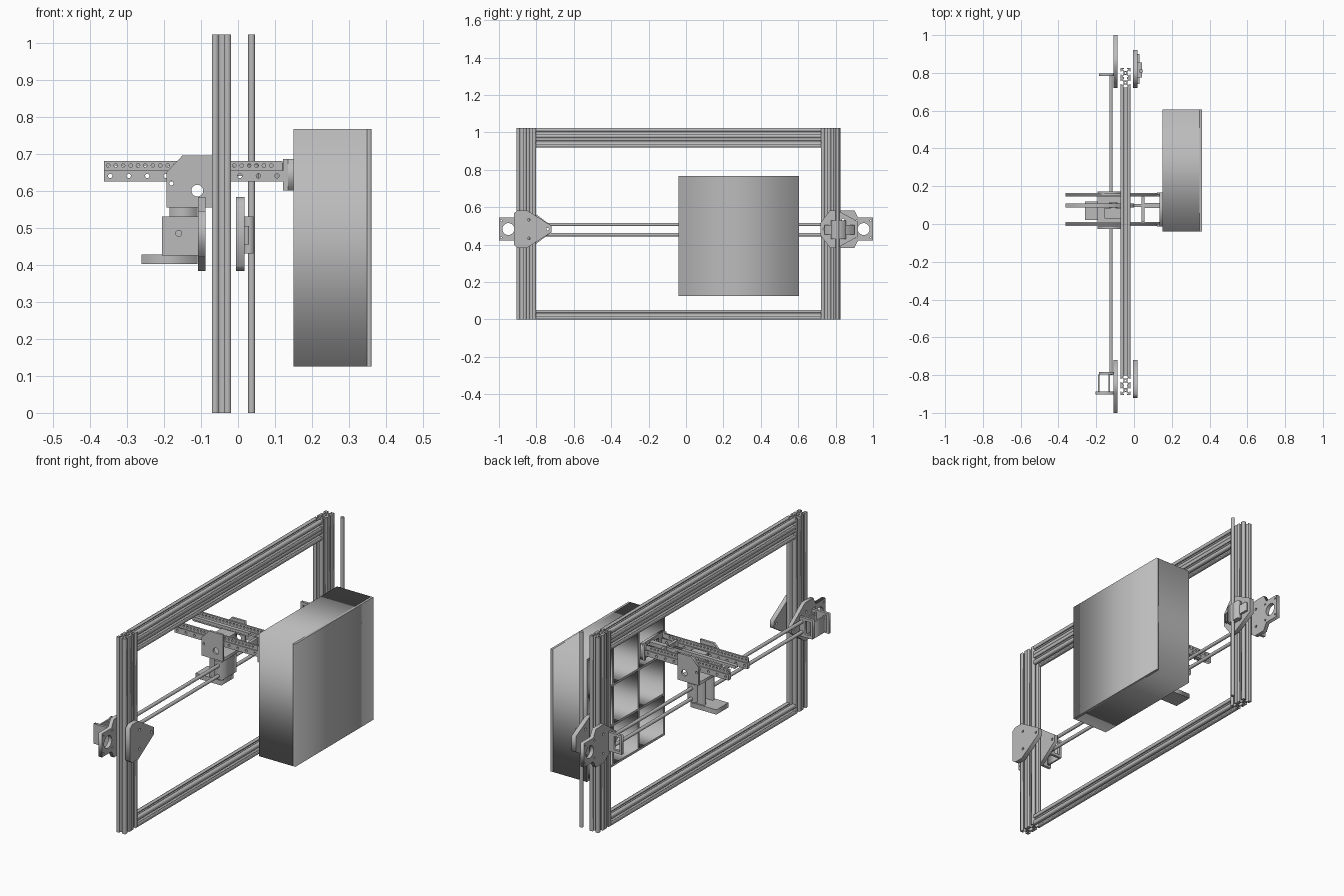
import bpy, math
from mathutils import Matrix

if "Cube" in bpy.data.objects:
    bpy.data.objects.remove(bpy.data.objects["Cube"])

grey = bpy.data.materials.new("plain grey")
grey.use_nodes = True
grey.diffuse_color = (0.5, 0.5, 0.5, 1)
grey.node_tree.nodes["Principled BSDF"].inputs["Base Color"].default_value = (0.5, 0.5, 0.5, 1)

# Columns give the world directions of the profile's u, v and thickness
AXES = {
    "x": Matrix(((0, 0, 1), (1, 0, 0), (0, 1, 0))),
    "y": Matrix(((1, 0, 0), (0, 0, -1), (0, 1, 0))),
    "z": Matrix.Identity(3),
}


def plate(name, axis, lo, hi, *loops):
    """Extrude an outline (first loop) with holes (other loops) along an axis."""
    curve = bpy.data.curves.new(name, "CURVE")
    curve.dimensions = "2D"
    curve.fill_mode = "BOTH"
    curve.extrude = (hi - lo) / 2
    for loop in loops:
        spline = curve.splines.new("POLY")
        spline.points.add(len(loop) - 1)
        for point, (u, v) in zip(spline.points, loop):
            point.co = (u, v, 0, 1)
        spline.use_cyclic_u = True
    helper = bpy.data.objects.new(name + " helper", curve)
    bpy.context.scene.collection.objects.link(helper)
    bpy.context.view_layer.update()
    graph = bpy.context.evaluated_depsgraph_get()
    mesh = bpy.data.meshes.new_from_object(helper.evaluated_get(graph))
    bpy.data.objects.remove(helper)
    middle = (lo + hi) / 2
    shift = Matrix.Translation([middle if a == axis else 0 for a in "xyz"])
    mesh.transform(shift @ AXES[axis].to_4x4())
    mesh.materials.clear()
    mesh.materials.append(grey)
    obj = bpy.data.objects.new(name, mesh)
    bpy.context.scene.collection.objects.link(obj)
    return obj


def rect(u0, u1, v0, v1):
    return [(u0, v0), (u1, v0), (u1, v1), (u0, v1)]


def circle(u, v, r, n=20):
    return [(u + r * math.cos(2 * math.pi * i / n), v + r * math.sin(2 * math.pi * i / n))
            for i in range(n)]


def box(name, x0, x1, y0, y1, z0, z1):
    return plate(name, "z", z0, z1, rect(x0, x1, y0, y1))


def rod(name, axis, lo, hi, u, v, r):
    obj = plate(name, axis, lo, hi, circle(u, v, r, 24))
    bpy.ops.object.select_all(action="DESELECT")
    obj.select_set(True)
    bpy.context.view_layer.objects.active = obj
    bpy.ops.object.shade_smooth_by_angle()


# Slotted extrusion profile: one corner turned four times
CELL = 0.0255
CORNER = [(.4, .2), (.8, .6), (.8, .3), (1, .3), (1, 1), (.3, 1), (.3, .8), (.6, .8), (.2, .4)]


def extrusion(name, axis, lo, hi, u, v):
    loop = []
    for c, s in ((1, 0), (0, 1), (-1, 0), (0, -1)):
        loop += [(u + CELL * (c * a - s * b), v + CELL * (s * a + c * b)) for a, b in CORNER]
    plate(name, axis, lo, hi, loop, circle(u, v, CELL * .18, 12))


# Frame
FRAME_X, TOP = -0.045, 1.022
for side, y in (("front", -0.854), ("rear", 0.774)):
    for k in (-1, 1):
        extrusion(side + "_upright", "z", 0, TOP, FRAME_X, y + k * CELL)
for z in (TOP - CELL, TOP - 3 * CELL):
    extrusion("top_rail", "y", -0.803, 0.723, FRAME_X, z)
extrusion("bottom_rail", "y", -0.803, 0.723, FRAME_X, CELL)

# Guide rods
rod("vertical_rod", "z", 0, TOP, 0.037, 0.81, 0.0095)
for z in (0.453, 0.507):
    rod("cross_rod", "y", -0.80, 0.785, -0.122, z, 0.009)

# Cabinet with a three by three grid of open cells on the frame side
Y0, Y1, Z0, Z1, WALL = -0.04, 0.605, 0.125, 0.767, 0.012
dy, dz = (Y1 - Y0 - WALL) / 3, (Z1 - Z0 - WALL) / 3
cells = [rect(Y0 + WALL + i * dy, Y0 + (i + 1) * dy, Z0 + WALL + j * dz, Z0 + (j + 1) * dz)
         for i in range(3) for j in range(3)]
plate("cabinet_shelves", "x", 0.15, 0.348, rect(Y0, Y1, Z0, Z1), *cells)
box("cabinet_back", 0.348, 0.36, Y0, Y1, Z0, Z1)

# End brackets clamping each upright
MID = 0.483


def mirrored(half, side):
    """Complete a bracket outline from its upper half, on the given end."""
    pts = [(y, MID + h) for y, h in half] + [(y, MID - h) for y, h in reversed(half)]
    return [(side * y, z) for y, z in pts]


for side, label in ((-1, "front"), (1, "rear")):
    bolts = [circle(side * y, MID + h, 0.007, 10)
             for y, h in ((0.74, 0), (0.84, 0.05), (0.84, -0.05))]
    tri = [(0.72, .018), (0.85, .1), (0.90, .1), (0.92, .085)]
    if side > 0:
        tri = [(0.72, .035), (0.77, .1), (0.81, .1), (0.92, .04)]
    plate(label + "_outer_plate", "x", -0.006, 0.018, mirrored(tri, side), *bolts)
    motor = [(0.72, .018), (0.83, .1), (0.90, .1), (0.92, .062), (1.0, .062)]
    holes = [circle(side * 0.95, MID, 0.032)]
    holes += [circle(side * (0.95 + a), MID + b, 0.005, 8)
              for a in (-.038, .038) for b in (-.045, .045)]
    plate(label + "_motor_plate", "x", -0.108, -0.088, mirrored(motor, side), *holes, *bolts)
    # Rod end support with a window
    plate(label + "_rod_support", "y", side * 0.79 - 0.007, side * 0.79 + 0.007,
          rect(-0.185, -0.1, 0.43, 0.53), rect(-0.172, -0.14, 0.445, 0.515))

# Bearing clamp around the vertical rod
plate("rod_clamp", "z", 0.43, 0.53, rect(0.018, 0.042, 0.775, 0.855), circle(0.037, 0.81, 0.003, 8))
box("clamp_foot", 0.018, 0.03, 0.74, 0.90, 0.455, 0.505)

# Front motor cradle
plate("cradle_face", "y", -0.902, -0.888, rect(-0.205, -0.1, 0.425, 0.53),
      circle(-0.16, 0.485, 0.008, 12))
for x in (-0.187, -0.13):
    box("cradle_side", x - 0.004, x + 0.004, -0.888, -0.797, 0.435, 0.52)

# Carriage riding on the cross rods
cheek = [(-.193, .555), (-.07, .555), (-.07, .695), (-.15, .695), (-.193, .65)]
for y in (-0.02, 0.165):
    plate("carriage_cheek", "y", y - 0.006, y + 0.006, cheek,
          circle(-0.18, 0.62, 0.006, 10), circle(-0.11, 0.60, 0.016))
box("carriage_floor", -0.193, -0.07, -0.02, 0.165, 0.555, 0.57)
box("carriage_bearing", -0.145, -0.10, 0.01, 0.13, 0.435, 0.53)
for y in (0.035, 0.105):
    box("carriage_post", -0.185, -0.11, y - 0.008, y + 0.008, 0.425, 0.555)
box("carriage_shelf", -0.26, -0.11, 0.02, 0.12, 0.402, 0.427)
box("pinion_motor", -0.155, -0.07, 0.03, 0.085, 0.62, 0.665)
rod("pinion", "y", 0.085, 0.115, -0.11, 0.64, 0.022)

# Sliding arms with lightening holes, and the toothed rack between them
for y in (0.0, 0.155):
    holes = [circle(-0.345 + 0.05 * i, 0.64, 0.006, 12) for i in range(10)]
    plate("slide_arm", "y", y - 0.01, y + 0.01, rect(-0.362, 0.15, 0.625, 0.655), *holes)
    plate("slide_arm_rail", "y", y - 0.005, y + 0.005, rect(-0.362, 0.12, 0.655, 0.68),
          *[circle(-0.35 + 0.02 * i, 0.668, 0.005, 8) for i in range(23)])
teeth = [(-0.362 + 0.008 * i, 0.66 if i % 2 else 0.668) for i in range(46)]
plate("toothed_rack", "y", 0.087, 0.108, teeth + [(0.0, 0.68), (-0.362, 0.68)])

# Gripper head joining the arms to the cabinet
plate("gripper_plate", "x", 0.135, 0.15, rect(-0.012, 0.167, 0.60, 0.685),
      rect(0.035, 0.12, 0.62, 0.665))
for y in (-0.006, 0.161):
    plate("gripper_lug", "y", y - 0.006, y + 0.006, rect(0.122, 0.15, 0.60, 0.685),
          circle(0.142, 0.61, 0.005, 8), circle(0.142, 0.675, 0.005, 8))
box("gripper_bridge", 0.04, 0.135, 0.085, 0.11, 0.63, 0.675)
box("gripper_crossbar", 0.04, 0.055, 0.01, 0.145, 0.63, 0.67)
box("gripper_link", -0.02, 0.04, 0.09, 0.105, 0.64, 0.67)
